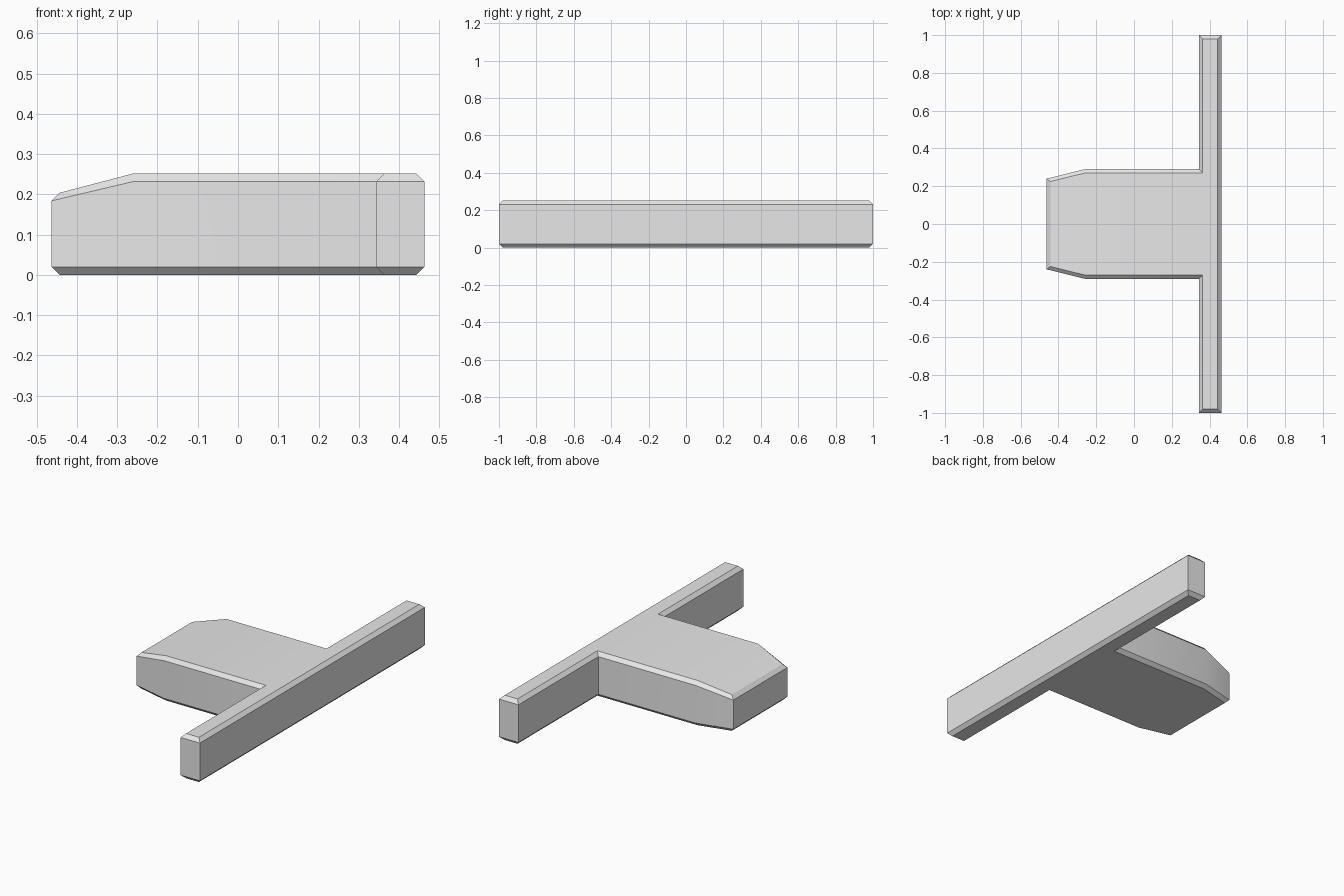
import bpy
import bmesh
import math

cube = bpy.data.objects.get("Cube")
if cube:
    bpy.data.objects.remove(cube, do_unlink=True)

grey = bpy.data.materials.new("plain grey")
grey.use_nodes = True
colour = (0.8, 0.8, 0.8, 1)
grey.diffuse_color = colour
grey.node_tree.nodes["Principled BSDF"].inputs["Base Color"].default_value = colour

# Half outline of the T shape: nose, shoulder, inner corner, bar tip (two corners)
OUTER = [(-0.463, 0.24), (-0.26, 0.29), (0.343, 0.29), (0.343, 1.0), (0.463, 1.0)]
INNER = [(-0.443, 0.225), (-0.26, 0.27), (0.363, 0.27), (0.363, 0.98), (0.443, 0.98)]
HEIGHT, CHAMFER, NOSE_DROP = 0.252, 0.02, 0.048


def ring(bm, half, z, slope=False):
    """Mirrored outline at height z, optionally lowered at the nose."""
    loop = [(x, -y) for x, y in half] + half[::-1]
    verts = []
    for x, y in loop:
        drop = NOSE_DROP if slope and x < -0.4 else 0
        verts.append(bm.verts.new((x, y, z - drop)))
    return verts


bm = bmesh.new()
rings = [
    ring(bm, INNER, 0),
    ring(bm, OUTER, CHAMFER),
    ring(bm, OUTER, HEIGHT - CHAMFER, True),
    ring(bm, INNER, HEIGHT, True),
]

# Chamfers and walls
for low, high in zip(rings, rings[1:]):
    n = len(low)
    for i in range(n):
        j = (i + 1) % n
        bm.faces.new((low[i], low[j], high[j], high[i]))

# Top and bottom: nose, body and crossbar panels
for panel in [(0, 1, 8, 9), (1, 2, 7, 8), (2, 3, 4, 5, 6, 7)]:
    bm.faces.new([rings[-1][i] for i in panel])
    bm.faces.new([rings[0][i] for i in reversed(panel)])

bmesh.ops.recalc_face_normals(bm, faces=bm.faces)
mesh = bpy.data.meshes.new("tapered_block_with_crossbar")
bm.to_mesh(mesh)
bm.free()
mesh.materials.append(grey)
body = bpy.data.objects.new("tapered_block_with_crossbar", mesh)
bpy.context.collection.objects.link(body)

# Soft nose bend, crisp chamfers
bpy.ops.object.select_all(action="DESELECT")
body.select_set(True)
bpy.context.view_layer.objects.active = body
bpy.ops.object.shade_smooth_by_angle(angle=math.radians(30))
